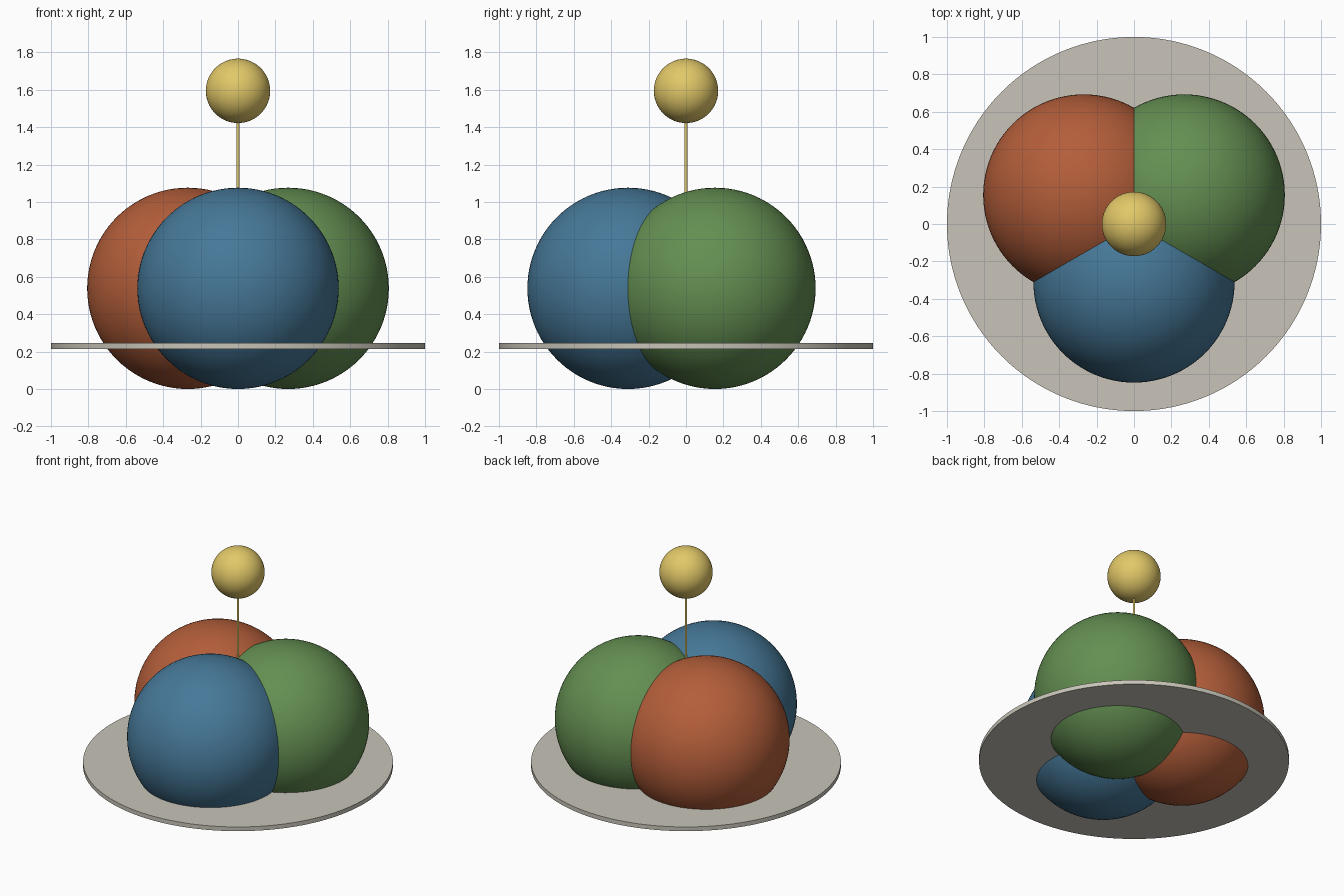
import bpy
import math

if "Cube" in bpy.data.objects:
    bpy.data.objects.remove(bpy.data.objects["Cube"])


def paint(obj, name, rgb):
    mat = bpy.data.materials.get(name) or bpy.data.materials.new(name)
    mat.diffuse_color = (*rgb, 1)
    mat.use_nodes = True
    mat.node_tree.nodes["Principled BSDF"].inputs["Base Color"].default_value = mat.diffuse_color
    obj.data.materials.append(mat)


def sphere(name, radius, location, colour, rgb):
    bpy.ops.mesh.primitive_uv_sphere_add(segments=96, ring_count=48, radius=radius, location=location)
    obj = bpy.context.object
    obj.name = name
    bpy.ops.object.shade_smooth()
    paint(obj, colour, rgb)


def cylinder(name, radius, bottom, top, sides, colour, rgb):
    bpy.ops.mesh.primitive_cylinder_add(vertices=sides, radius=radius, depth=top - bottom,
                                        location=(0, 0, (bottom + top) / 2))
    obj = bpy.context.object
    obj.name = name
    bpy.ops.object.shade_smooth_by_angle(angle=math.radians(30))
    paint(obj, colour, rgb)


GOLD = (0.76, 0.58, 0.14)
R = 0.538       # large sphere radius
OFFSET = 0.31   # distance of each large sphere from the axis

# Three overlapping spheres, 120 degrees apart
lobes = [("blue", -90, (0.061, 0.188, 0.314)),
         ("green", 30, (0.127, 0.275, 0.084)),
         ("red", 150, (0.456, 0.112, 0.042))]
for colour, degrees, rgb in lobes:
    a = math.radians(degrees)
    sphere(colour + "_sphere", R, (OFFSET * math.cos(a), OFFSET * math.sin(a), R), colour, rgb)

# Thin disc cutting through the spheres
cylinder("disc", 1.0, 0.215, 0.245, 128, "stone", (0.578, 0.552, 0.479))

# Rod and the small ball on top
cylinder("rod", 0.008, 0.54, 1.6, 24, "gold", GOLD)
sphere("top_ball", 0.172, (0, 0, 1.594), "gold", GOLD)
